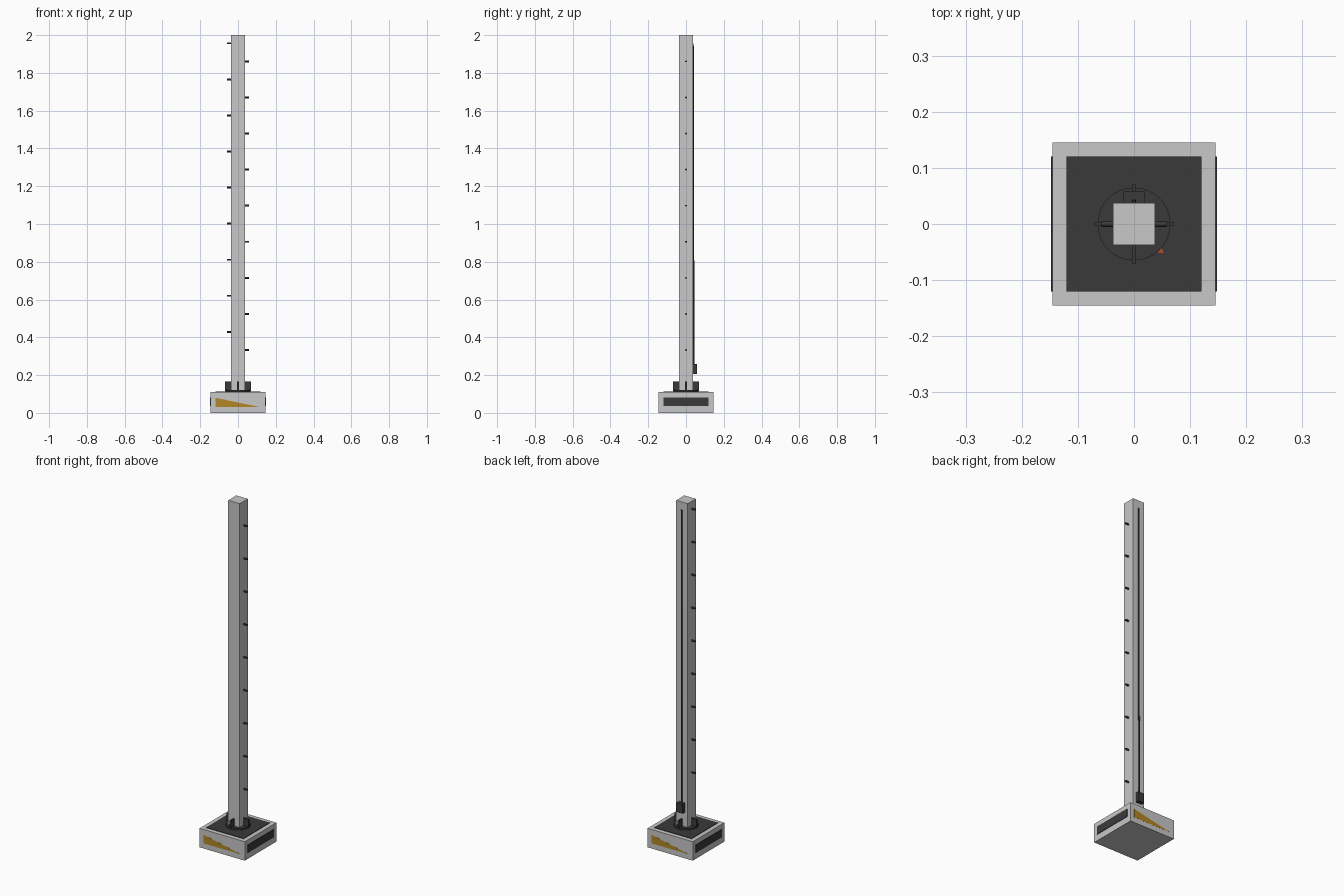
import bpy, bmesh, math
from mathutils import Vector

if "Cube" in bpy.data.objects:
    bpy.data.objects.remove(bpy.data.objects["Cube"])


def material(name, rgb):
    m = bpy.data.materials.new(name)
    m.diffuse_color = (*rgb, 1)
    m.use_nodes = True
    m.node_tree.nodes["Principled BSDF"].inputs["Base Color"].default_value = m.diffuse_color
    return m


GREY = material("light grey", (0.58, 0.58, 0.58))
DARK = material("charcoal", (0.042, 0.042, 0.042))
GOLD = material("hazard gold", (0.45, 0.24, 0.02))
RED = material("indicator red", (0.45, 0.06, 0.02))


def add(name, bm, mat):
    me = bpy.data.meshes.new(name)
    bmesh.ops.recalc_face_normals(bm, faces=bm.faces)
    bm.to_mesh(me)
    bm.free()
    me.materials.append(mat)
    ob = bpy.data.objects.new(name, me)
    bpy.context.collection.objects.link(ob)
    return ob


def box(name, lo, hi, mat):
    bm = bmesh.new()
    bmesh.ops.create_cube(bm, size=1)
    for v in bm.verts:
        v.co = Vector([(a + b) / 2 + c * (b - a) for a, b, c in zip(lo, hi, v.co)])
    return add(name, bm, mat)


def rod(name, a, b, r, mat, sides=12):
    a, b = Vector(a), Vector(b)
    bm = bmesh.new()
    bmesh.ops.create_cone(bm, cap_ends=True, segments=sides, radius1=r, radius2=r, depth=(b - a).length)
    q = Vector((0, 0, 1)).rotation_difference(b - a)
    for v in bm.verts:
        v.co = q @ v.co + (a + b) / 2
    ob = add(name, bm, mat)
    for f in ob.data.polygons:
        f.use_smooth = len(f.vertices) == 4
    return ob


def plate(name, points, offset, mat):
    bm = bmesh.new()
    f = bm.faces.new([bm.verts.new(p) for p in points])
    r = bmesh.ops.extrude_face_region(bm, geom=[f])
    bmesh.ops.translate(bm, verts=[v for v in r["geom"] if isinstance(v, bmesh.types.BMVert)], vec=offset)
    return add(name, bm, mat)


# Base block and dark cover panels
box("base", (-0.145, -0.145, 0), (0.145, 0.145, 0.11), GREY)
box("top_panel", (-0.12, -0.12, 0.105), (0.12, 0.12, 0.113), DARK)
for s, n in ((-1, "left"), (1, "right")):
    x0, x1 = sorted((s * 0.142, s * 0.148))
    box(n + "_side_panel", (x0, -0.12, 0.036), (x1, 0.12, 0.082), DARK)

# Hazard wedges on front and back, half of each panel showing
for s, n in ((-1, "front"), (1, "back")):
    plate(n + "_hazard_panel",
          [(s * 0.12, s * 0.1445, 0.03), (s * 0.12, s * 0.1445, 0.08), (-s * 0.12, s * 0.1445, 0.03)],
          (0, s * 0.001, 0), GOLD)

# Mast, round foot flange and four gussets
box("mast", (-0.037, -0.037, 0.11), (0.037, 0.037, 2.0), GREY)
rod("foot_flange", (0, 0, 0.11), (0, 0, 0.122), 0.065, DARK, 32)
for s in (-1, 1):
    a, b = sorted((s * 0.035, s * 0.07))
    box("side_gusset", (a, -0.004, 0.115), (b, 0.004, 0.165), DARK)
    box("face_gusset", (-0.004, a, 0.115), (0.004, b, 0.165), DARK)

# Climbing pegs, staggered left and right
for i in range(9):
    for s, z0 in ((1, 0.333), (-1, 0.429)):
        z = z0 + i * 0.191
        rod("climbing_peg", (s * 0.034, 0, z), (s * 0.058, 0, z), 0.005, DARK)

# Rear cable and junction box
rod("rear_cable", (0, 0.041, 0.24), (0, 0.037, 1.955), 0.004, DARK, 10)
box("junction_box", (-0.019, 0.037, 0.205), (0.019, 0.058, 0.26), DARK)

# Small indicator mark on the top panel
plate("indicator_mark", [(0.042, -0.052, 0.1125), (0.054, -0.052, 0.1125), (0.048, -0.042, 0.1125)],
      (0, 0, 0.001), RED)
